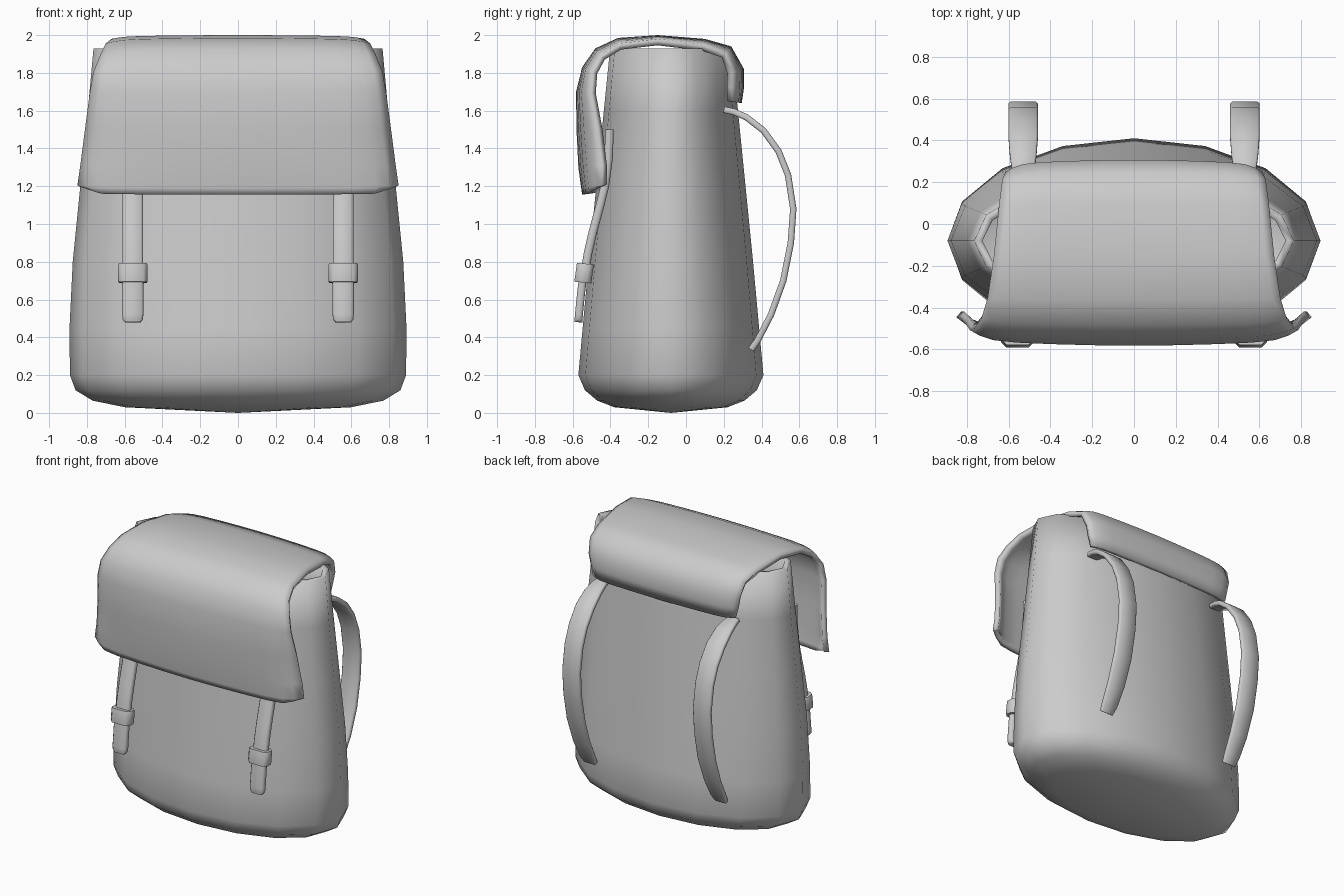
import bpy, bmesh, math
from mathutils import Vector

if "Cube" in bpy.data.objects:
    bpy.data.objects.remove(bpy.data.objects["Cube"])


def make(name, verts, faces, angle=50):
    me = bpy.data.meshes.new(name)
    me.from_pydata(verts, [], faces)
    me.update()
    ob = bpy.data.objects.new(name, me)
    bpy.context.collection.objects.link(ob)
    bpy.ops.object.select_all(action='DESELECT')
    ob.select_set(True)
    bpy.context.view_layer.objects.active = ob
    bpy.ops.object.shade_smooth_by_angle(angle=math.radians(angle))
    return ob


def solidify(ob, t):
    m = ob.modifiers.new("thickness", 'SOLIDIFY')
    m.thickness, m.offset = t, -1


def tangent(path, i):
    a, b = Vector(path[max(i - 1, 0)][:2]), Vector(path[min(i + 1, len(path) - 1)][:2])
    return (b - a).normalized()


def strap(name, x, path, width, thick):
    """Rounded band swept along (y, z, width factor) points, mirrored in x."""
    w, t = width / 2, thick / 2
    c = min(w, t) * 0.5
    section = [(-w, -t + c), (-w + c, -t), (w - c, -t), (w, -t + c),
               (w, t - c), (w - c, t), (-w + c, t), (-w, t - c)]
    verts, faces = [], []
    for i, (y, z, k) in enumerate(path):
        d = tangent(path, i)
        for a, b in section:
            verts.append((x + a * k, y + d.y * b, z - d.x * b))
    n = len(section)
    for i in range(len(path) - 1):
        for j in range(n):
            p, q = i * n + j, i * n + (j + 1) % n
            faces.append((p, q, q + n, p + n))
    faces += [tuple(range(n)), tuple(range(len(verts) - n, len(verts)))]
    ob = make(name, verts, faces, 60)
    bm = bmesh.new()
    bm.from_mesh(ob.data)
    bmesh.ops.recalc_face_normals(bm, faces=bm.faces)
    bm.to_mesh(ob.data)
    bm.free()
    ob.modifiers.new("mirror", 'MIRROR')
    return ob


# Body: tapered oval sack, open at the top (x radius, y radius, z)
N, CY = 16, -0.08
rings = [(0.60, 0.30, 0.03), (0.77, 0.39, 0.065), (0.86, 0.455, 0.12), (0.89, 0.49, 0.2),
         (0.892, 0.467, 0.45), (0.875, 0.435, 0.8), (0.835, 0.395, 1.2),
         (0.795, 0.355, 1.6), (0.765, 0.322, 1.93)]
verts = [(0, CY, 0.0)]
for rx, ry, z in rings:
    for j in range(N):
        a = 2 * math.pi * j / N
        verts.append((rx * math.cos(a), CY + ry * math.sin(a), z))
faces = [(0, 1 + (j + 1) % N, 1 + j) for j in range(N)]
for i in range(len(rings) - 1):
    for j in range(N):
        p, q = 1 + i * N + j, 1 + i * N + (j + 1) % N
        faces.append((p, q, q + N, p + N))
solidify(make("bag_body", verts, faces), 0.04)

# Flap: sheet running from the back, over the top and down the front
# (y, z, half width, how far the side edges turn in)
stations = [(0.295, 1.64, 0.58, 0.045), (0.307, 1.72, 0.60, 0.06), (0.307, 1.82, 0.615, 0.06),
            (0.24, 1.94, 0.63, 0.045), (0.10, 1.98, 0.645, 0.03), (-0.15, 2.0, 0.67, 0.02),
            (-0.36, 1.985, 0.70, 0.03), (-0.48, 1.93, 0.73, 0.045), (-0.55, 1.83, 0.765, 0.055),
            (-0.582, 1.70, 0.785, 0.075), (-0.58, 1.50, 0.81, 0.11), (-0.57, 1.30, 0.835, 0.125),
            (-0.555, 1.19, 0.85, 0.11), (-0.55, 1.155, 0.842, 0.105)]
half = [(0.25, 0.03), (0.5, 0.1), (0.72, 0.2), (0.86, 0.36), (0.94, 0.64), (1.0, 1.0)]
across = [(-u, f) for u, f in reversed(half)] + [(0, 0)] + half
M = len(across)
verts, faces = [], []
for i, (y, z, hw, drop) in enumerate(stations):
    d = tangent(stations, i)
    for u, f in across:
        lift = 0.03 * max(0, abs(u) - 0.86) / 0.14 if i == len(stations) - 1 else 0
        verts.append((u * hw, y - d.y * drop * f, z + d.x * drop * f + lift))
for i in range(len(stations) - 1):
    for j in range(M - 1):
        p = i * M + j
        faces.append((p, p + M, p + M + 1, p + 1))
solidify(make("top_flap", verts, faces), 0.035)

# Closing straps on the front, with keeper loops and loose ends
strap("front_strap", 0.557,
      [(-0.405, 1.5, 1), (-0.41, 1.35, 1), (-0.43, 1.2, 1), (-0.46, 1.08, 1), (-0.495, 0.95, 1),
       (-0.52, 0.84, 1), (-0.535, 0.74, 1)], 0.11, 0.045)
strap("strap_end", 0.557,
      [(-0.54, 0.76, 1), (-0.555, 0.64, 1), (-0.567, 0.52, 1), (-0.569, 0.495, 0.95),
       (-0.57, 0.48, 0.75)], 0.112, 0.042)
strap("strap_keeper", 0.557,
      [(-0.533, 0.79, 0.94), (-0.534, 0.78, 1), (-0.545, 0.70, 1), (-0.546, 0.69, 0.94)],
      0.156, 0.09)

# Shoulder straps arching off the back
strap("shoulder_strap", 0.53,
      [(0.20, 1.605, 0.6), (0.25, 1.595, 0.75), (0.32, 1.565, 0.9), (0.41, 1.495, 1), (0.49, 1.385, 1),
       (0.54, 1.26, 1), (0.568, 1.08, 1), (0.555, 0.90, 1), (0.515, 0.70, 1), (0.45, 0.52, 0.95),
       (0.38, 0.385, 0.85), (0.345, 0.335, 0.7)], 0.14, 0.034)
